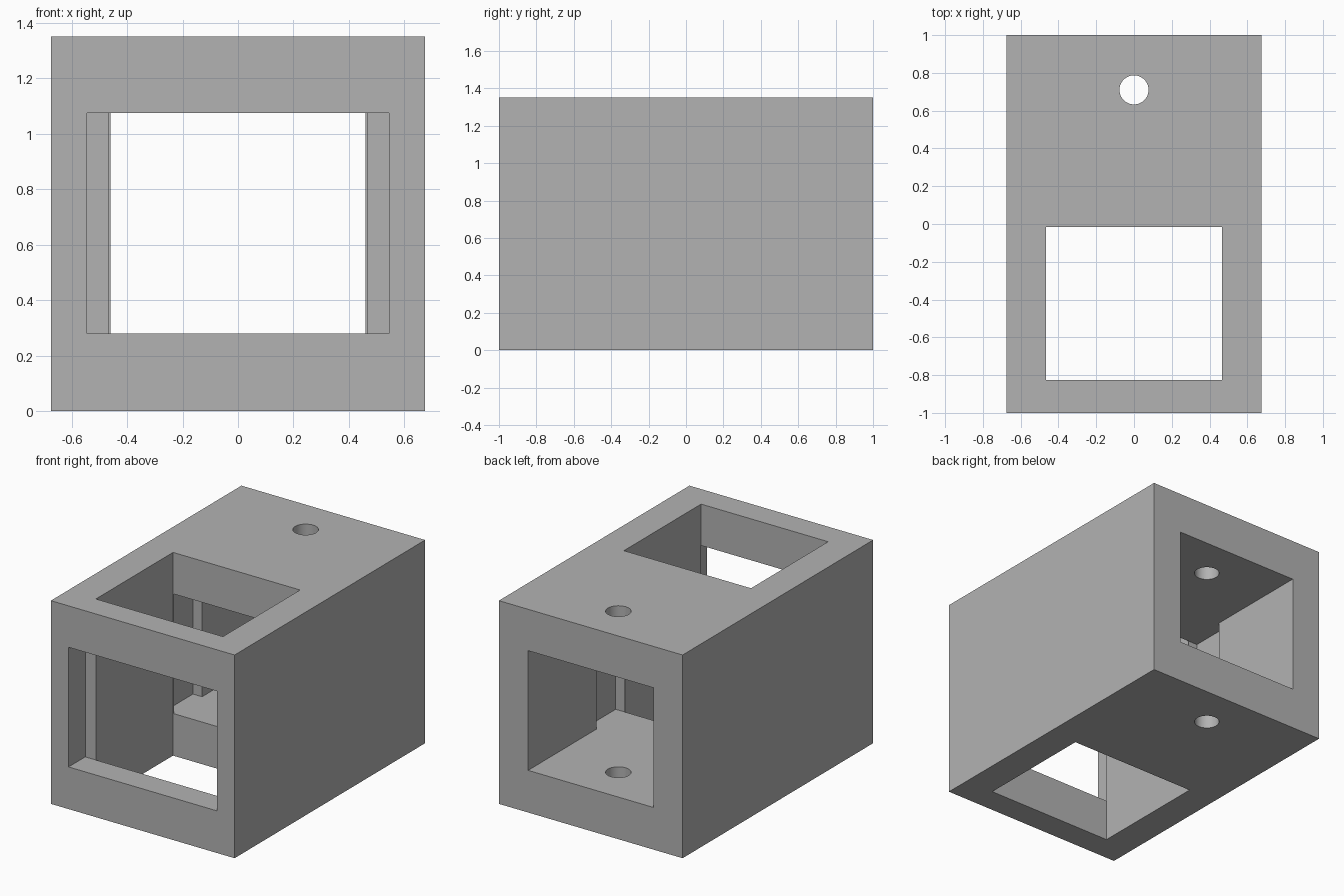
import bpy

cube = bpy.data.objects.get("Cube")
if cube:
    bpy.data.objects.remove(cube, do_unlink=True)

# Single flat grey
grey = bpy.data.materials.new("plain_grey")
grey.use_nodes = True
colour = (0.45, 0.45, 0.45, 1)
grey.diffuse_color = colour
grey.node_tree.nodes["Principled BSDF"].inputs["Base Color"].default_value = colour


def box(name, half_width, y0, y1, z0, z1):
    """Box centred on x = 0, spanning the given y and z ranges."""
    bpy.ops.mesh.primitive_cube_add(size=1, location=(0, (y0 + y1) / 2, (z0 + z1) / 2))
    obj = bpy.context.object
    obj.name = name
    obj.scale = (2 * half_width, y1 - y0, z1 - z0)
    bpy.ops.object.transform_apply(location=True, rotation=False, scale=True)
    obj.data.materials.append(grey)
    return obj


def cut(target, cutter):
    """Subtract the cutter, then discard it."""
    cutter.hide_render = True
    bpy.context.view_layer.objects.active = target
    mod = target.modifiers.new(cutter.name, "BOOLEAN")
    mod.operation = "DIFFERENCE"
    mod.solver = "EXACT"
    mod.object = cutter
    bpy.ops.object.modifier_apply(modifier=mod.name)
    bpy.data.objects.remove(cutter, do_unlink=True)


HEIGHT = 1.35
FLOOR, CEILING = 0.28, 1.075
WELL_FRONT, WELL_BACK = -0.825, -0.015

# Outer block
housing = box("housing", 0.675, -1, 1, 0, HEIGHT)

# Vertical well through top and bottom
cut(housing, box("well_cutter", 0.467, WELL_FRONT, WELL_BACK, -0.1, HEIGHT + 0.1))

# Wide front window, widened inner pocket, and rear passage
cut(housing, box("front_window_cutter", 0.545, -1.1, WELL_FRONT, FLOOR, CEILING))
cut(housing, box("pocket_cutter", 0.527, WELL_BACK, 0.28, FLOOR, CEILING))
cut(housing, box("rear_passage_cutter", 0.46, -0.1, 1.1, FLOOR, CEILING))

# Round hole through floor and ceiling near the back
bpy.ops.mesh.primitive_cylinder_add(vertices=48, radius=0.077, depth=2,
                                    location=(0, 0.71, HEIGHT / 2))
hole = bpy.context.object
hole.name = "round_hole_cutter"
hole.data.materials.append(grey)
cut(housing, hole)

# Smooth the hole walls, keep the box edges sharp
bpy.ops.object.select_all(action="DESELECT")
housing.select_set(True)
bpy.context.view_layer.objects.active = housing
bpy.ops.object.shade_smooth_by_angle()
